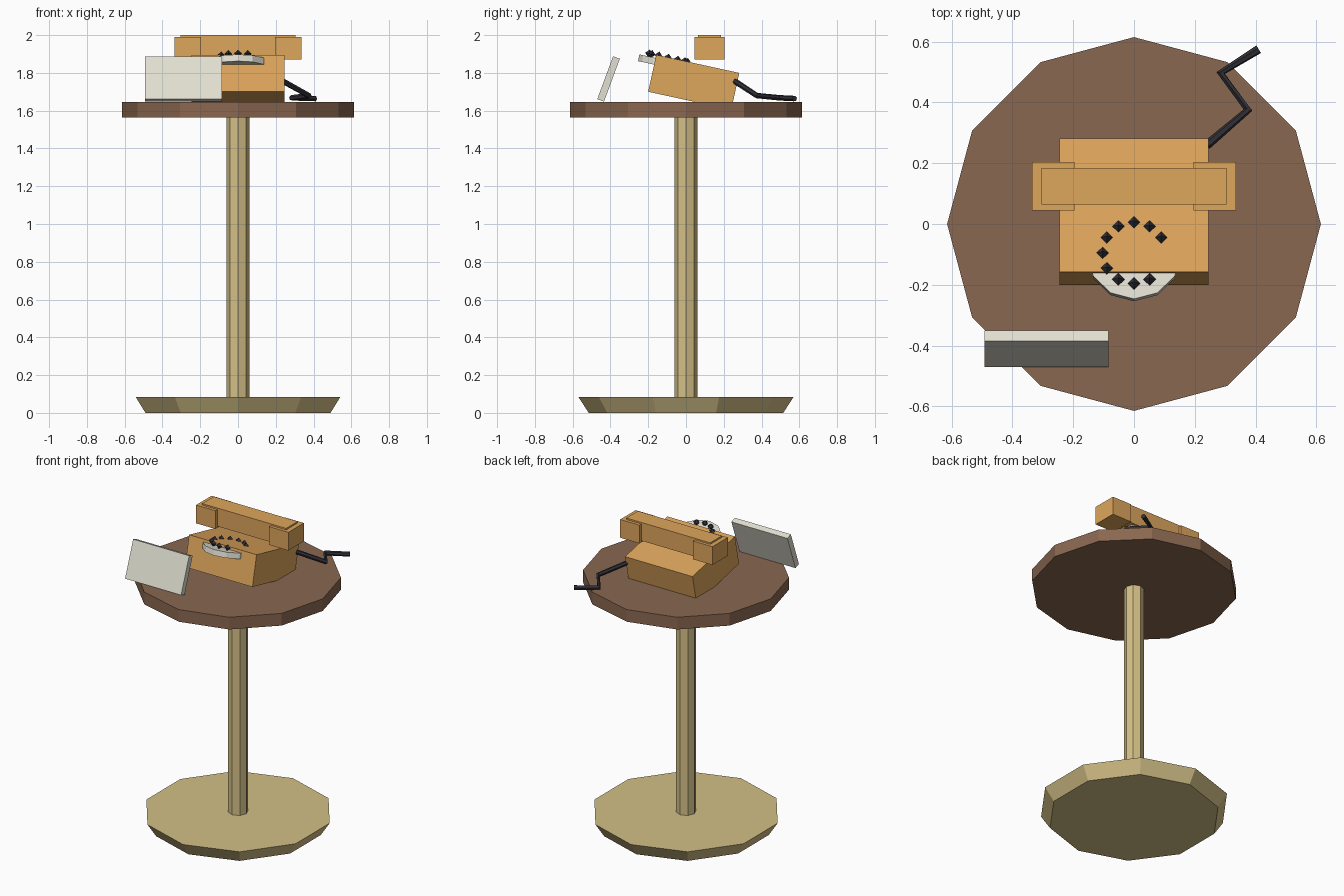
import bpy, bmesh
from math import radians, sin, cos
from mathutils import Matrix, Vector

cube = bpy.data.objects.get("Cube")
if cube:
    bpy.data.objects.remove(cube, do_unlink=True)


def material(name, *srgb):
    """Flat material from 0-255 display values."""
    linear = [((c / 255 + 0.055) / 1.055) ** 2.4 for c in srgb] + [1]
    mat = bpy.data.materials.new(name)
    mat.use_nodes = True
    mat.diffuse_color = linear
    mat.node_tree.nodes["Principled BSDF"].inputs["Base Color"].default_value = linear
    return mat


BROWN = material("table brown", 137, 103, 80)
BRASS = material("pale brass", 212, 192, 135)
ORANGE = material("warm orange", 222, 166, 92)
CREAM = material("off white", 226, 224, 210)
BLACK = material("dark slate", 48, 48, 55)


def add_object(name, bm, mat, location=(0, 0, 0), tilt=0):
    mesh = bpy.data.meshes.new(name)
    bm.to_mesh(mesh)
    bm.free()
    mesh.materials.append(mat)
    obj = bpy.data.objects.new(name, mesh)
    obj.location = location
    obj.rotation_euler.x = radians(tilt)
    bpy.context.collection.objects.link(obj)
    return obj


def box(name, size, location, mat, tilt=0):
    bm = bmesh.new()
    bmesh.ops.create_cube(bm, size=1)
    bmesh.ops.scale(bm, vec=size, verts=bm.verts)
    return add_object(name, bm, mat, location, tilt)


def prism(name, sides, r_bottom, r_top, height, location, mat, tilt=0):
    bm = bmesh.new()
    bmesh.ops.create_cone(bm, cap_ends=True, segments=sides, radius1=r_bottom,
                          radius2=r_top, depth=height)
    return add_object(name, bm, mat, location, tilt)


# Pedestal table
prism("table_base", 10, 0.515, 0.57, 0.085, (0, 0, 0.0425), BRASS)
prism("table_pole", 8, 0.06, 0.06, 1.49, (0, 0, 0.825), BRASS)
prism("table_top", 12, 0.615, 0.615, 0.08, (0, 0, 1.605), BROWN)

# Telephone body, sloping down towards the back
SLOPE = -12.3
box("phone_body", (0.49, 0.45, 0.2), (0, 0.041, 1.75), ORANGE, SLOPE)

# Handset: grip bar with a block at each end
box("handset_grip", (0.61, 0.12, 0.12), (0, 0.124, 1.94), ORANGE)
for side, x in (("left", 0.265), ("right", -0.265)):
    box(f"handset_end_{side}", (0.14, 0.16, 0.12), (x, 0.124, 1.93), ORANGE)

# Dial plate, sunk into the body and overhanging its front
prism("dial_plate", 12, 0.155, 0.155, 0.036, (0, -0.099, 1.847), CREAM, SLOPE)

# Dial studs: ten of twelve places on a ring
bm = bmesh.new()
for step in range(2, 12):
    a = radians(30 * (step - 1))
    spot = Matrix.Translation((0.103 * cos(a), 0.103 * sin(a), 0))
    bmesh.ops.create_uvsphere(bm, u_segments=4, v_segments=2, radius=0.021, matrix=spot)
add_object("dial_studs", bm, BLACK, (0, -0.095, 1.881), SLOPE)

# Leaning card
box("leaning_card", (0.407, 0.038, 0.242), (-0.288, -0.41, 1.768), CREAM, -20.3)

# Zigzag cord from the back of the body
path = [(0.24, 0.26, 1.755), (0.375, 0.375, 1.68), (0.285, 0.497, 1.668), (0.41, 0.575, 1.664)]
curve = bpy.data.curves.new("phone_cord", "CURVE")
curve.dimensions = "3D"
curve.bevel_depth = 0.015
curve.bevel_resolution = 1
curve.use_fill_caps = True
spline = curve.splines.new("POLY")
spline.points.add(len(path) - 1)
for point, co in zip(spline.points, path):
    point.co = (*co, 1)
spline.use_smooth = False
curve.materials.append(BLACK)
cord = bpy.data.objects.new("phone_cord", curve)
bpy.context.collection.objects.link(cord)
